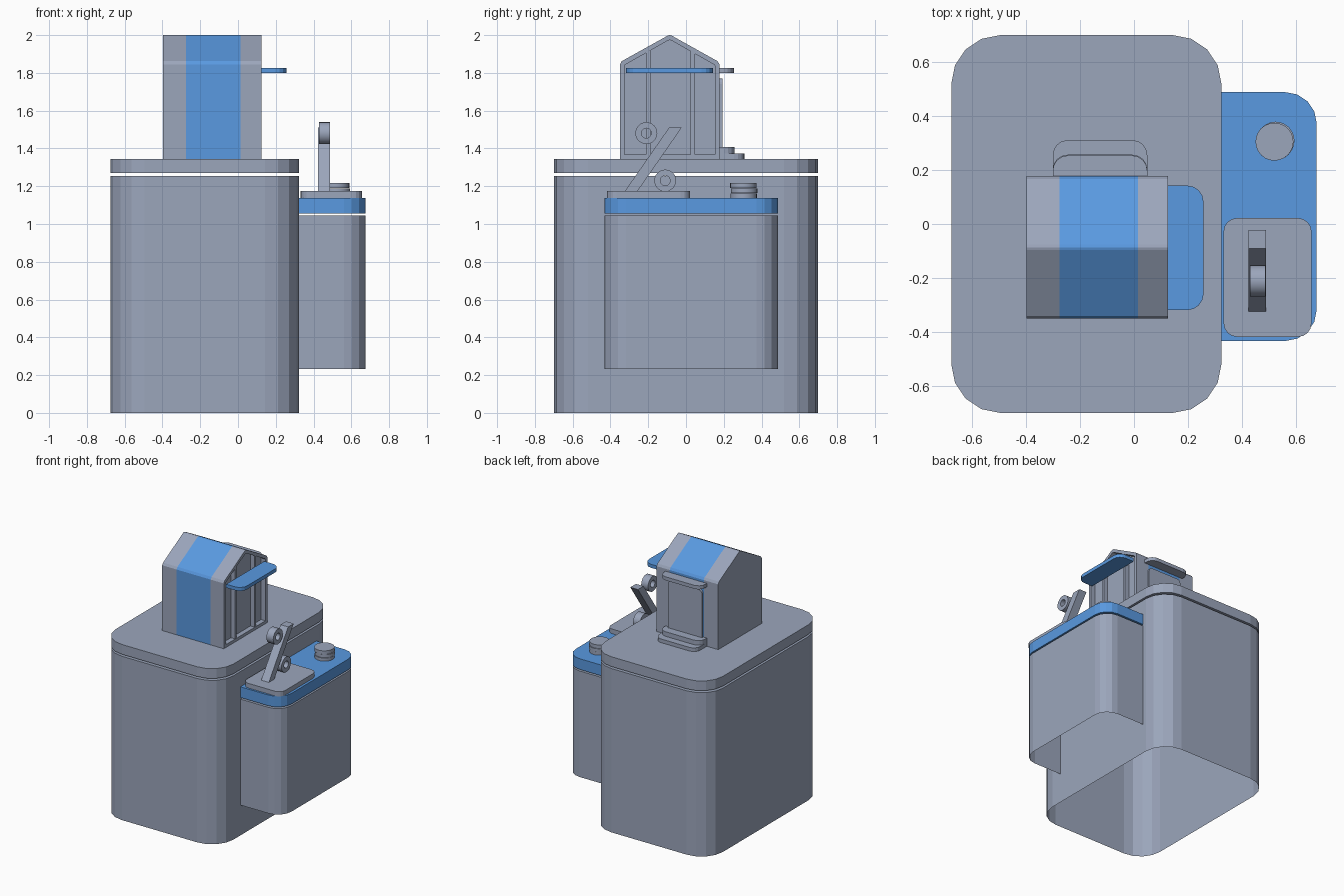
import bpy, bmesh
from math import cos, sin, pi, radians
from mathutils import Vector

if "Cube" in bpy.data.objects:
    bpy.data.objects.remove(bpy.data.objects["Cube"])


def material(name, colour):
    m = bpy.data.materials.new(name)
    m.diffuse_color = (*colour, 1)
    m.use_nodes = True
    m.node_tree.nodes["Principled BSDF"].inputs["Base Color"].default_value = m.diffuse_color
    return m


blue = material("blue", (0.1, 0.32, 0.75))
slate = material("slate", (0.33, 0.38, 0.5))


def finish(name, bm, mats=(slate,), smooth=False):
    me = bpy.data.meshes.new(name)
    bm.to_mesh(me)
    bm.free()
    ob = bpy.data.objects.new(name, me)
    bpy.context.collection.objects.link(ob)
    for m in mats:
        me.materials.append(m)
    if smooth:
        me.shade_smooth()
        me.set_sharp_from_angle(angle=radians(35))
    return ob


def place(p, h, axis):
    """Lift a 2D point to 3D at height h along the given axis."""
    return {'x': Vector((h, p[0], p[1])), 'y': Vector((p[0], h, p[1])),
            'z': Vector((p[0], p[1], h))}[axis]


def stack(bm, rings, cap=True):
    """Skin a list of equal-length vertex rings, optionally capped."""
    loops = [[bm.verts.new(p) for p in r] for r in rings]
    n, bands = len(loops[0]), []
    for a, b in zip(loops, loops[1:]):
        bands.append([bm.faces.new((a[i], a[(i + 1) % n], b[(i + 1) % n], b[i])) for i in range(n)])
    first = None
    if cap:
        first = bm.faces.new(loops[0])
        bm.faces.new(loops[-1])
    bmesh.ops.remove_doubles(bm, verts=bm.verts, dist=1e-5)
    bmesh.ops.recalc_face_normals(bm, faces=bm.faces)
    return bands, first


def prism(name, pts, lo, hi, axis='z', mat=slate, smooth=False, open_base=False):
    bm = bmesh.new()
    _, base = stack(bm, [[place(p, h, axis) for p in pts] for h in (lo, hi)])
    if open_base:
        bmesh.ops.delete(bm, geom=[base], context='FACES_ONLY')
    return finish(name, bm, (mat,), smooth)


def rounded(u0, u1, v0, v1, radii=(0,) * 4, seg=4):
    """Rectangle outline; radii order: (u1,v1), (u0,v1), (u0,v0), (u1,v0)."""
    pts = []
    for k, (u, v, su, sv) in enumerate(((u1, v1, -1, -1), (u0, v1, 1, -1), (u0, v0, 1, 1), (u1, v0, -1, 1))):
        r = radii[k]
        if not r:
            pts.append((u, v))
            continue
        for i in range(seg + 1):
            a = pi / 2 * (k + i / seg)
            pts.append((u + su * r + r * cos(a), v + sv * r + r * sin(a)))
    return pts


def circle(cu, cv, r, n=24):
    return [(cu + r * cos(2 * pi * i / n), cv + r * sin(2 * pi * i / n)) for i in range(n)]


# Main block (hollow, open underneath) and its lid, with an open seam between
main = rounded(-0.675, 0.323, -0.698, 0.698, (0.18,) * 4)
prism("main_block", main, 0, 1.255, open_base=True)
prism("main_lid", main, 1.27, 1.345)

# Side block hung on the right wall, also open underneath, with blue lid
side = rounded(0.323, 0.675, -0.432, 0.487, (0.115, 0, 0, 0.115))
prism("side_block", side, 0.232, 1.044, open_base=True)
prism("side_lid", side, 1.056, 1.138, mat=blue)

# House: gabled profile with a blue band and a recessed right gable
gable = [(-0.35, 1.345), (0.177, 1.345), (0.177, 1.845), (0.167, 1.862), (-0.075, 1.997),
         (-0.086, 2.0), (-0.097, 1.997), (-0.34, 1.862), (-0.35, 1.845)]
inner = [(-0.326, 1.367), (0.154, 1.367), (0.154, 1.838), (0.15, 1.843), (-0.078, 1.972),
         (-0.086, 1.974), (-0.094, 1.972), (-0.322, 1.843), (-0.326, 1.838)]
bm = bmesh.new()
bands, _ = stack(bm, [[place(p, x, 'x') for p in prof] for prof, x in (
    (gable, -0.397), (gable, -0.275), (gable, 0.014), (gable, 0.125), (inner, 0.125), (inner, 0.088))])
for f in bands[1]:
    f.material_index = 1
finish("house", bm, (slate, blue))

# Window bars and blue canopy on the right gable
for i, y in enumerate((-0.2, 0.036)):
    prism(f"window_bar_{i + 1}", rounded(y - 0.011, y + 0.011, 1.36, 1.915), 0.083, 0.121, 'x')
prism("side_canopy", rounded(0.123, 0.257, -0.318, 0.142, (0.06, 0, 0, 0.06)), 1.8, 1.827, mat=blue)

# Back door with its awning and two steps
prism("back_door", rounded(-0.27, 0.02, 1.345, 1.77, (0.03, 0.03, 0, 0)), 0.17, 0.192, 'y')
for name, depth, z0, z1 in (("back_awning", 0.253, 1.8, 1.827), ("lower_step", 0.31, 1.345, 1.373),
                            ("upper_step", 0.256, 1.373, 1.408)):
    prism(name, rounded(-0.30, 0.049, 0.17, depth, (0.055, 0.055, 0, 0)), z0, z1)

# Ornament on the side lid: plate, slanted bar and two rings
prism("ornament_plate", rounded(0.331, 0.656, -0.417, 0.022, (0.05,) * 4), 1.138, 1.174)
prism("slanted_bar", [(-0.325, 1.172), (-0.258, 1.172), (-0.023, 1.51), (-0.09, 1.51)], 0.423, 0.488, 'x')
for i, (y, z) in enumerate(((-0.21, 1.481), (-0.11, 1.23))):
    bm = bmesh.new()
    out, hole = circle(y, z, 0.058), circle(y, z, 0.026)
    stack(bm, [[place(p, x, 'x') for p in c] for c, x in (
        (out, 0.428), (out, 0.486), (hole, 0.486), (hole, 0.428), (out, 0.428))], cap=False)
    finish(f"ring_{i + 1}", bm, smooth=True)

# Stack of loosely piled discs
for i, (x, y, z0, z1) in enumerate(((0.521, 0.305, 1.138, 1.162), (0.523, 0.308, 1.164, 1.188),
                                    (0.519, 0.304, 1.19, 1.217))):
    prism(f"disc_{i + 1}", circle(x, y, 0.07), z0, z1, smooth=True)
